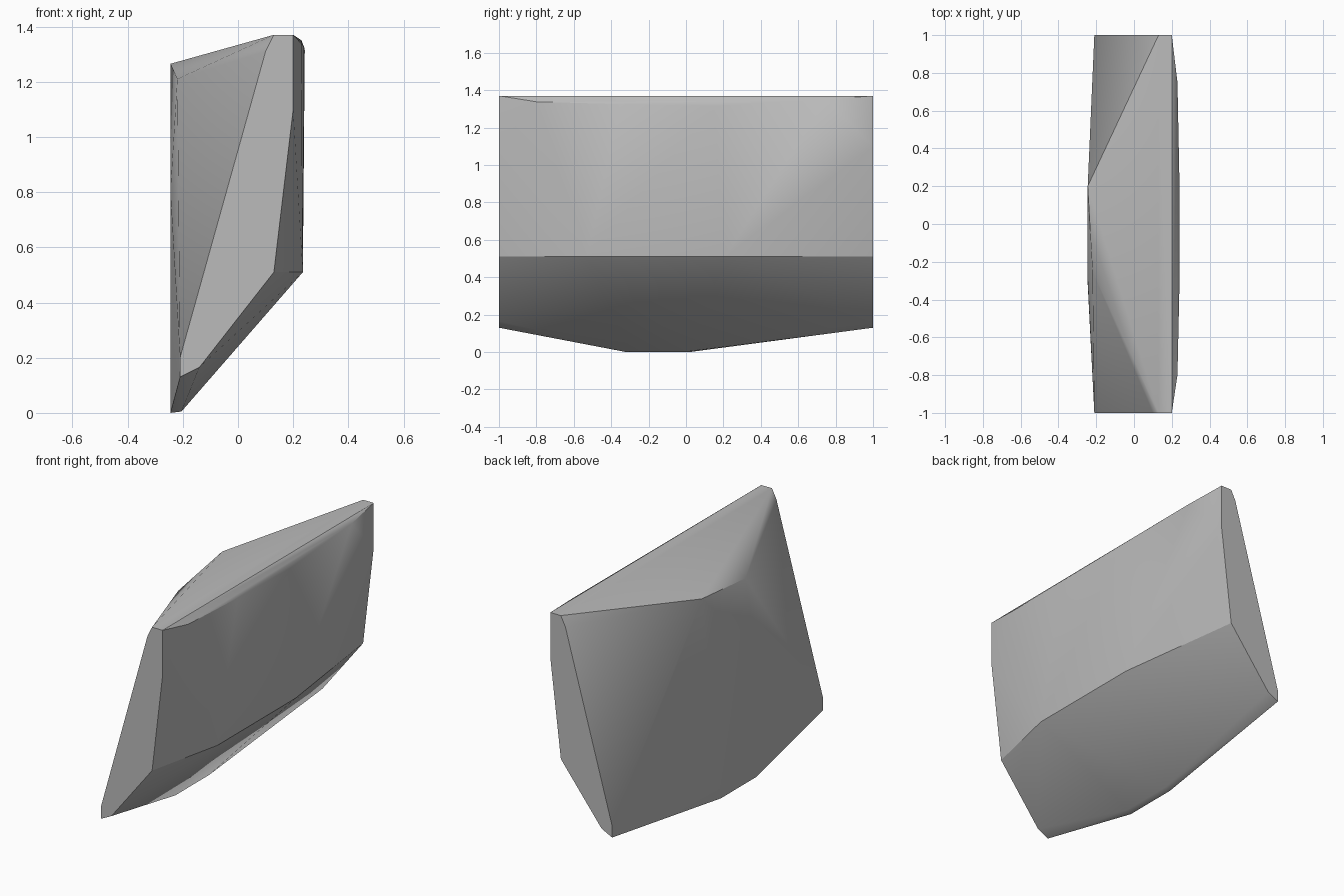
import bpy
import bmesh

cube = bpy.data.objects.get("Cube")
if cube:
    bpy.data.objects.remove(cube, do_unlink=True)

# One plain grey for the whole slab
grey = bpy.data.materials.new("stone_grey")
grey.use_nodes = True
colour = (0.5, 0.5, 0.5, 1)
grey.diffuse_color = colour
grey.node_tree.nodes["Principled BSDF"].inputs["Base Color"].default_value = colour

# Flat end outline (x, z), shared by both ends
end_outline = [(-0.21, 0.13), (-0.14, 0.165), (0.13, 0.51), (0.2, 1.1),
               (0.2, 1.37), (0.13, 1.37), (0.1, 1.31), (-0.21, 0.2)]

# Bulge corners between the ends (x, y, z)
top_ridge = [(-0.245, 0.2, 1.265), (-0.22, -0.25, 1.21)]
outer_rim = [(0.23, -0.8, 1.338), (0.24, -0.35, 1.325),
             (0.242, 0.15, 1.315), (0.23, 0.75, 1.35)]
outer_crease = [(0.235, -0.53, 0.51), (0.235, 0.21, 0.51)]
bottom_edge = [(-0.245, -0.32, 0), (-0.245, 0.02, 0),
               (-0.205, -0.3, 0.005), (-0.205, 0.02, 0.005)]
inner_side = [(-0.245, -0.3, 0.8)]


def hull_object(name, points, material):
    """Wrap the corner points in a closed faceted shell."""
    bm = bmesh.new()
    for point in points:
        bm.verts.new(point)
    result = bmesh.ops.convex_hull(bm, input=bm.verts[:])
    loose = {g for g in result["geom_interior"] + result["geom_unused"]
             if isinstance(g, bmesh.types.BMVert)}
    bmesh.ops.delete(bm, geom=list(loose), context="VERTS")
    bmesh.ops.dissolve_limit(bm, angle_limit=0.005,
                             verts=bm.verts[:], edges=bm.edges[:])
    bmesh.ops.recalc_face_normals(bm, faces=bm.faces[:])
    mesh = bpy.data.meshes.new(name)
    bm.to_mesh(mesh)
    bm.free()
    mesh.materials.append(material)
    obj = bpy.data.objects.new(name, mesh)
    bpy.context.collection.objects.link(obj)
    return obj


# Slab: two matching ends joined over the bulging middle
points = [(x, y, z) for y in (-1, 1) for x, z in end_outline]
points += top_ridge + outer_rim + outer_crease + bottom_edge + inner_side
slab = hull_object("stone_slab", points, grey)

# Soft shading on gentle bends, crisp on the hard edges
bpy.ops.object.select_all(action="DESELECT")
slab.select_set(True)
bpy.context.view_layer.objects.active = slab
bpy.ops.object.shade_smooth_by_angle(angle=0.52)
